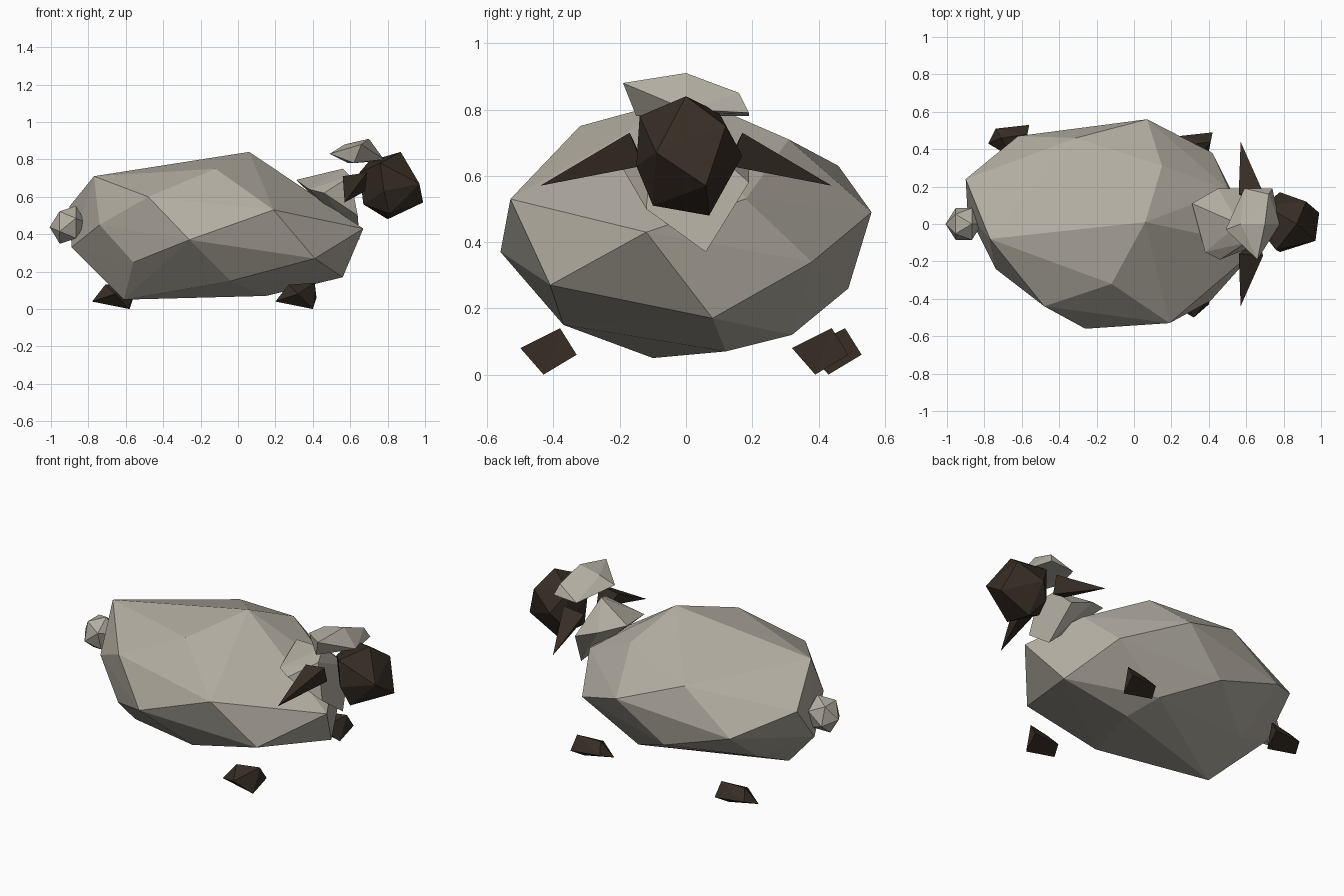
import bpy
import bmesh
from mathutils import Vector

# Remove the default object
default_object = bpy.data.objects.get("Cube")
if default_object:
    bpy.data.objects.remove(default_object, do_unlink=True)


def make_material(name, colour):
    """Create one flat colour, visible in the viewport and in a render."""
    material = bpy.data.materials.new(name)
    material.use_nodes = True
    material.diffuse_color = colour
    shader = next(n for n in material.node_tree.nodes if n.type == "BSDF_PRINCIPLED")
    shader.inputs["Base Color"].default_value = colour
    shader.inputs["Roughness"].default_value = 1
    return material


wool = make_material("grey wool", (.45, .42, .36, 1))
dark = make_material("dark brown skin", (.037, .026, .018, 1))


def finish_object(name, bm, material):
    """Turn a bmesh into a flat shaded object."""
    bmesh.ops.recalc_face_normals(bm, faces=bm.faces[:])
    mesh = bpy.data.meshes.new(name)
    bm.to_mesh(mesh)
    bm.free()
    mesh.materials.append(material)
    obj = bpy.data.objects.new(name, mesh)
    bpy.context.scene.collection.objects.link(obj)
    return obj


def faceted_stone(name, corners, material, offset=(0, 0, 0), flip_y=False):
    """Wrap corner points, given in hundredths, in a convex faceted skin."""
    bm = bmesh.new()
    for corner in corners:
        point = (Vector(corner) + Vector(offset)) / 100
        if flip_y:
            point.y = -point.y
        bm.verts.new(point)
    hull = bmesh.ops.convex_hull(bm, input=bm.verts[:])
    unused = {v for v in hull["geom_interior"] if isinstance(v, bmesh.types.BMVert)}
    bmesh.ops.delete(bm, geom=list(unused), context="VERTS")
    return finish_object(name, bm, material)


# Body: a broad irregular boulder
body_ridge = [(-77, -8, 71), (6, 1, 84), (-12, -32, 75), (15, 31, 71), (-31, 46, 63)]
body_right_side = [(-74, -24, 45), (-48, -44, 60), (-26, -56, 37), (19, -53, 53),
                   (41, -41, 27), (-56, -33, 25)]
body_left_side = [(7, 56, 49), (42, 38, 34), (-20, 49, 26), (-62, 47, 40)]
body_ends = [(67, -12, 43), (56, 8, 17), (-90, 24, 55), (-89, 6, 33), (51, 18, 53)]
body_belly = [(-61, -10, 5), (-4, -37, 15), (15, 12, 7), (9, 32, 12), (-60, 18, 18)]
faceted_stone("body", body_ridge + body_right_side + body_left_side
              + body_ends + body_belly, wool)

# Neck ruff
faceted_stone("neck", [(31, 11, 69), (45, 19, 64), (60, 19, 58), (46, -19, 62),
                       (64, -12, 50), (38, -15, 64), (56, 0, 75), (65, 6, 37),
                       (60, -10, 71)], wool)

# Head
faceted_stone("head", [(87, 0, 84), (99, 6, 57), (97, -9, 67), (80, 7, 48),
                       (81, -10, 51), (78, -15, 63), (76, -14, 78), (92, 12, 75),
                       (78, 17, 66), (65, 0, 73), (67, 0, 56), (72, 12, 58),
                       (70, 10, 79)], dark)

# Wool tuft on the head
faceted_stone("head_tuft", [(49, -3, 83), (57, 0, 88), (70, 0, 91), (72, 16, 85),
                            (59, 19, 78), (66, -19, 88), (78, 0, 80), (74, 19, 79),
                            (62, -15, 78)], wool)

# Pointed drooping ears, mirrored across the head
ear = [(57, 44, 57), (56, 16, 71), (69, 17, 73), (68, 13, 63), (60, 13, 64)]
for side, flip in (("left", False), ("right", True)):
    faceted_stone("ear_" + side, ear, dark, flip_y=flip)

# Three hooves showing beneath the body, all the same shape
hoof = [(20, -43, 4), (40, -43, 0), (42, -33, 6), (24, -35, 7),
        (27, -40, 13), (41, -38, 14), (32, -50, 8)]
hoof_offsets = {"hoof_front_right": (0, 0, 0),
                "hoof_front_left": (0, 82, 0),
                "hoof_back_left": (-98, 86, 0)}
for hoof_name, hoof_offset in hoof_offsets.items():
    faceted_stone(hoof_name, hoof, dark, offset=hoof_offset)

# Tail: a small faceted ball
tail_mesh = bmesh.new()
bmesh.ops.create_icosphere(tail_mesh, subdivisions=1, radius=.1)
tail = finish_object("tail", tail_mesh, wool)
tail.location = (-.91, 0, .45)
tail.scale = (.95, 1, 1.1)
tail.rotation_euler = (0, .4, 0)
